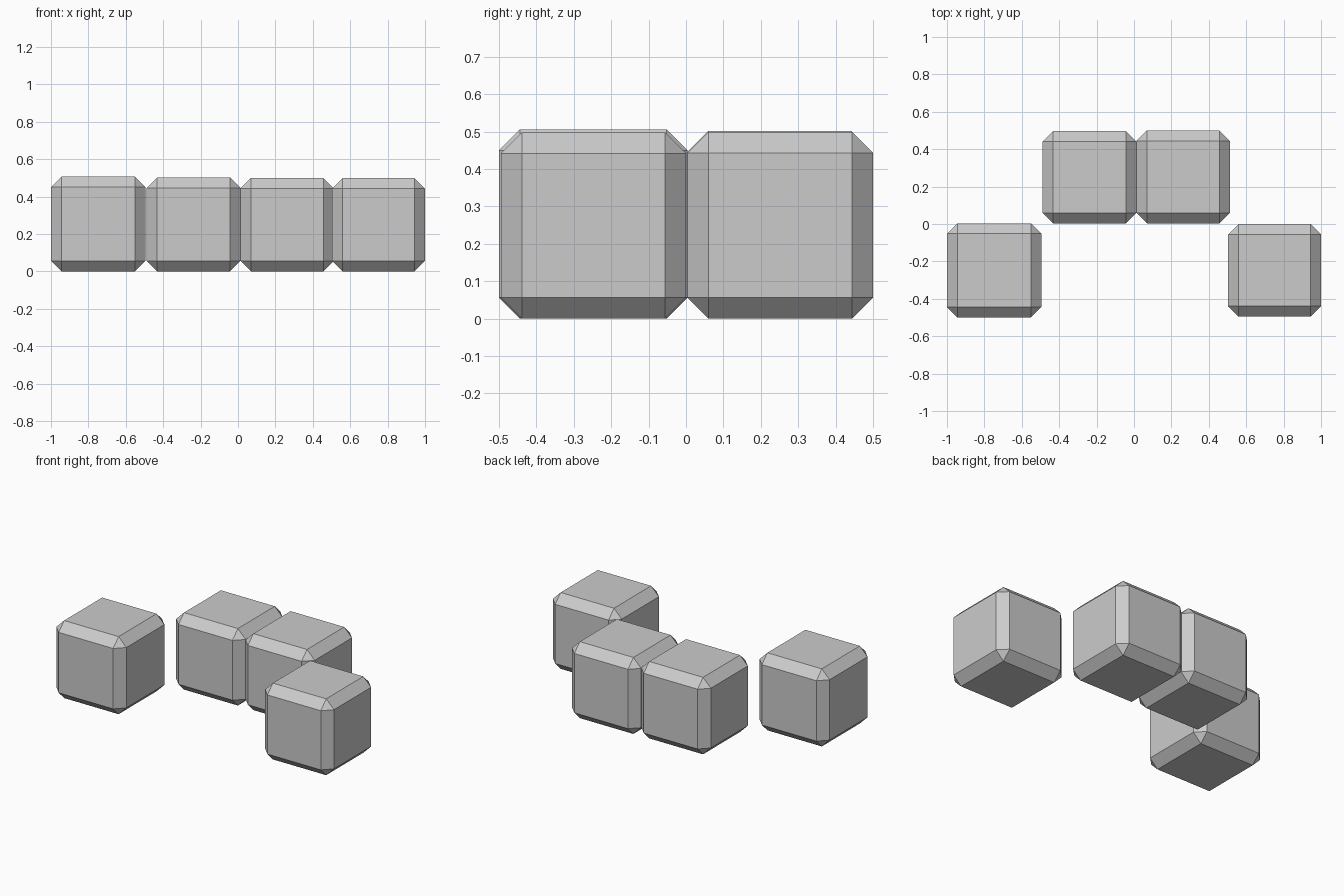
import bpy, bmesh

if "Cube" in bpy.data.objects:
    bpy.data.objects.remove(bpy.data.objects["Cube"])

BEVEL = 0.056


def chamfered_block(name, x, y, z):
    # Box between the given limits, with flat chamfers on every edge
    bm = bmesh.new()
    bmesh.ops.create_cube(bm, size=1)
    for v in bm.verts:
        v.co = [lim[0] if c < 0 else lim[1] for c, lim in zip(v.co, (x, y, z))]
    bmesh.ops.bevel(bm, geom=bm.edges[:], offset=BEVEL, offset_type='OFFSET',
                    segments=1, profile=0.5, affect='EDGES')
    bmesh.ops.recalc_face_normals(bm, faces=bm.faces[:])
    mesh = bpy.data.meshes.new(name)
    bm.to_mesh(mesh)
    bm.free()
    obj = bpy.data.objects.new(name, mesh)
    bpy.context.collection.objects.link(obj)


# Front pair at the two ends, back pair in the middle
chamfered_block("left_front_block", (-1.0, -0.495), (-0.5, 0.004), (0, 0.506))
chamfered_block("left_back_block", (-0.488, 0.013), (0.004, 0.497), (0, 0.502))
chamfered_block("right_back_block", (0.013, 0.512), (0.004, 0.5), (0, 0.499))
chamfered_block("right_front_block", (0.503, 1.0), (-0.495, 0.0), (0, 0.498))
